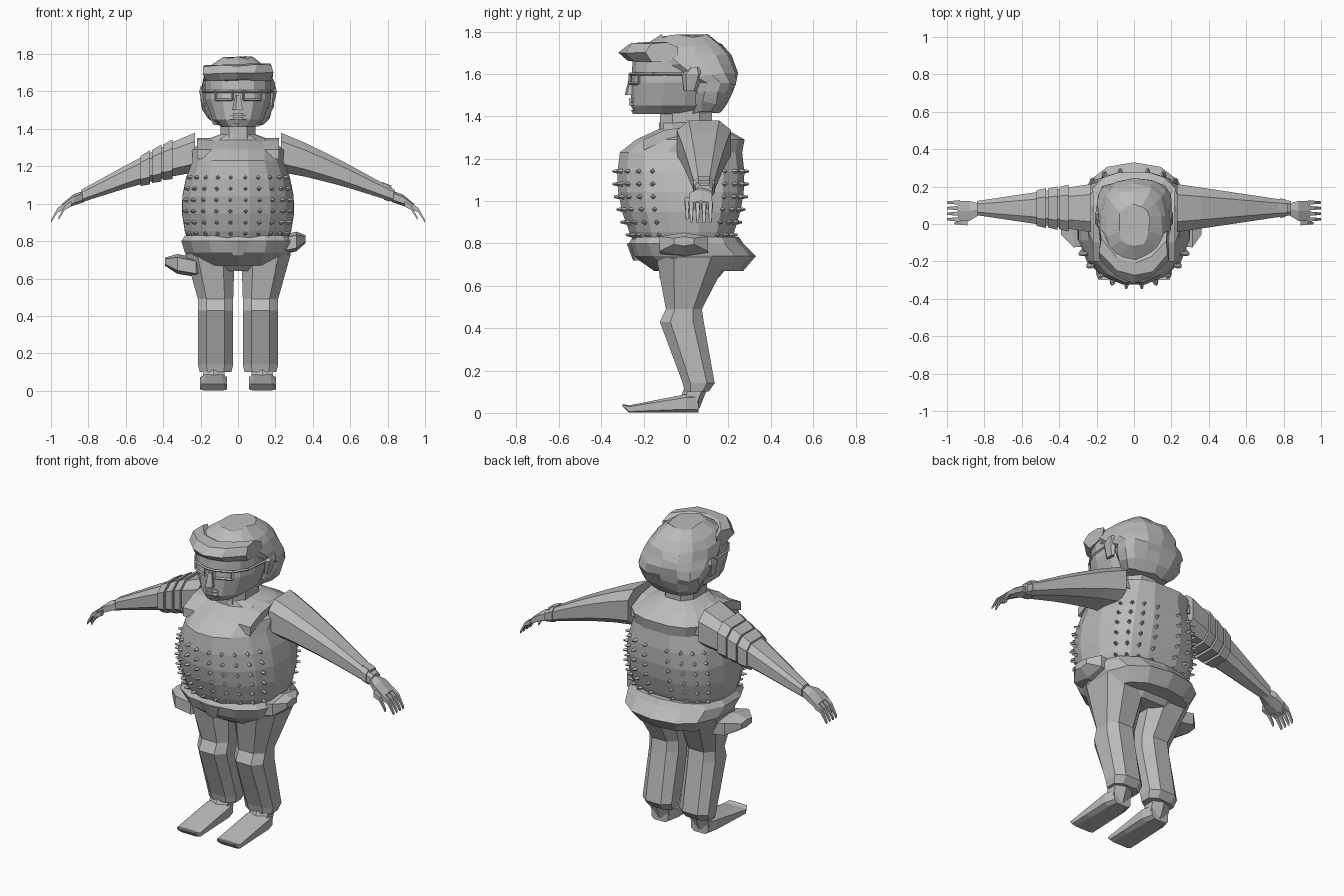
import bpy, bmesh, math, random
from mathutils import Vector

random.seed(4)
if "Cube" in bpy.data.objects:
    bpy.data.objects.remove(bpy.data.objects["Cube"], do_unlink=True)

shade = 0.5
grey = bpy.data.materials.new("plain grey")
grey.use_nodes = True
grey.diffuse_color = (shade, shade, shade, 1)
grey.node_tree.nodes["Principled BSDF"].inputs["Base Color"].default_value = grey.diffuse_color


def finish(name, bm):
    bmesh.ops.recalc_face_normals(bm, faces=bm.faces)
    mesh = bpy.data.meshes.new(name)
    bm.to_mesh(mesh)
    bm.free()
    mesh.materials.append(grey)
    part = bpy.data.objects.new(name, mesh)
    bpy.context.collection.objects.link(part)


def ring_point(axis, ring, angle, power, back=None):
    """Point on a rounded-square ring: distance along the axis, centre, half sizes."""
    along, centre_a, centre_b, half_a, half_b = ring
    c, s = math.cos(angle), math.sin(angle)
    if back and s > 0:
        power = back
    a = centre_a + half_a * math.copysign(abs(c) ** power, c)
    b = centre_b + half_b * math.copysign(abs(s) ** power, s)
    return Vector({"x": (along, a, b), "y": (a, along, b), "z": (a, b, along)}[axis])


def loft(name, axis, rings, sides=8, power=0.75, side=1, jitter=0, back=None):
    """Skin a row of rings; side=-1 mirrors the part to the right."""
    bm = bmesh.new()
    loops = []
    for ring in rings:
        loop = []
        for i in range(sides):
            point = ring_point(axis, ring, math.tau * (i + 0.5) / sides, power, back)
            point += Vector([random.uniform(-jitter, jitter) for _ in range(3)])
            point.x *= side
            loop.append(bm.verts.new(point))
        loops.append(loop)
    for low, high in zip(loops, loops[1:]):
        for i in range(sides):
            bm.faces.new((low[i - 1], low[i], high[i], high[i - 1]))
    bm.faces.new(loops[0])
    bm.faces.new(loops[-1])
    finish(name, bm)


def add_rod(bm, start, end, thick, tip):
    """Add a four-sided rod or spike between two points."""
    direction = end - start
    turn = direction.to_track_quat("Z", "Y")
    rod = bmesh.ops.create_cone(bm, cap_ends=True, segments=4, radius1=thick,
                                radius2=tip, depth=direction.length)
    for vert in rod["verts"]:
        vert.co = turn @ vert.co + (start + end) / 2


# Torso: a rounded belly and broad back below a sloping yoke
waist, chest = 0.76, 1.23
belly_power, back_power = 0.95, 0.7


def torso_ring(z):
    t = (z - waist) / (chest - waist)
    belly = math.sin(0.75 + 1.1 * t)
    return z, 0, -0.025 * belly, 0.305 * math.sin(1 + 1.2 * t), 0.305 * belly


belly_rings = [torso_ring(waist + (chest - waist) * i / 5) for i in range(6)]
yoke_rings = [(1.29, 0, 0.02, 0.25, 0.26), (1.34, 0, 0.03, 0.18, 0.16), (1.37, 0, 0, 0.1, 0.13)]
loft("torso", "z", belly_rings + yoke_rings, 16, belly_power, back=back_power)
loft("neck", "z", [(z, 0, 0, 0.1, 0.13) for z in (1.3, 1.45)])


# Studs in rows around the front and back panels
def add_studs(name, middle, spread, columns):
    bm = bmesh.new()
    for row in range(6):
        ring = torso_ring(0.84 + 0.06 * row)
        for column in range(columns):
            angle = math.radians(middle + spread * (2 * column / (columns - 1) - 1))
            base = ring_point("z", ring, angle, belly_power, back_power)
            outward = Vector((math.cos(angle), math.sin(angle), 0))
            add_rod(bm, base - 0.015 * outward, base + 0.02 * outward, 0.014, 0.005)
    finish(name, bm)


add_studs("front_studs", -90, 65, 10)
add_studs("back_studs", 90, 55, 8)

# Hips, flared belt skirt and buckle
loft("hips", "z", [(0.64, 0, 0.03, 0.2, 0.13), (0.75, 0, 0.02, 0.28, 0.23)], 12)
loft("belt_skirt", "z", [(0.67, 0, 0.06, 0.24, 0.21), (0.74, 0, 0.04, 0.29, 0.29),
                         (0.8, 0, 0, 0.31, 0.27), (0.83, 0, 0, 0.29, 0.25)], 14, 0.85)
loft("buckle", "z", [(0.72, 0, -0.23, 0.03, 0.02), (0.8, 0, -0.25, 0.07, 0.03)], 6)

# Belt pouches: blocky in the middle, thinner at the ends
for label, side, middle, reach, height in (("left", 1, 0.28, 0.08, 0.79), ("right", -1, 0.28, 0.11, 0.67)):
    pouch = []
    for k in (-1, -0.5, 0.4, 1):
        thin = 1 - 0.6 * abs(k) ** 3
        pouch.append((middle + reach * k, -0.01, height + 0.02 * k, 0.13 * thin, 0.055 * thin))
    loft(label + "_pouch", "x", pouch, 6, 0.6, side)


# The arm tapers and droops evenly from shoulder to wrist
def arm_ring(x, extra=0):
    t = (x - 0.2) / 0.64
    return x, 0.085, 1.28 - 0.24 * t ** 1.2, 0.14 - 0.1 * t + extra, 0.115 - 0.08 * t + extra


def finger(name, x, y, z, side):
    loft(name, "x", [(x + 0.035 * k, y, z - 0.02 * k * k, 0.016 - 0.004 * k, 0.02 - 0.005 * k)
                     for k in range(3)], 4, side=side)


for label, side in (("left", 1), ("right", -1)):
    # Shoulder strap, arm and hand
    loft(label + "_strap", "y", [(y, 0.17, 1.325 - 1.5 * y * y, 0.06, 0.03)
                                 for y in (-0.2, -0.1, 0, 0.1, 0.2)], 4, 0.5, side)
    loft(label + "_arm", "x", [arm_ring(x) for x in (0.23, 0.36, 0.5, 0.6, 0.84)], 8, 0.65, side)
    loft(label + "_palm", "x", [(0.82, 0.08, 1.04, 0.03, 0.03), (0.88, 0.07, 1.02, 0.06, 0.03),
                                (0.94, 0.07, 0.98, 0.06, 0.02)], 6, side=side)
    for i in range(4):
        finger(f"{label}_finger_{i}", 0.93, 0.025 + 0.03 * i, 0.985, side)
    finger(label + "_thumb", 0.89, 0.005, 1, side)

    # Leg with bent knee and loose cuff, ankle and pointed foot
    loft(label + "_leg", "z", [(0.1, 0.12, 0.05, 0.09, 0.06), (0.14, 0.12, 0.06, 0.1, 0.08),
                               (0.43, 0.12, -0.02, 0.1, 0.11), (0.49, 0.12, -0.01, 0.1, 0.09),
                               (0.73, 0.15, 0.03, 0.14, 0.18)], side=side)
    loft(label + "_ankle", "z", [(z, 0.13, 0.4 * z, 0.065, 0.055) for z in (0.02, 0.15)], 6, side=side)
    foot = []
    for y in (0.06, 0, -0.15, -0.27):
        half = 0.045 + 0.1 * min(y, 0)
        foot.append((y, 0.13, half, 0.075 - 0.3 * max(y, 0), half))
    foot.append((-0.3, 0.13, 0.037, 0.06, 0.005))
    loft(label + "_foot", "y", foot, 8, 0.5, side)

    loft(label + "_ear", "z", [(1.52, 0.18, 0.02, 0.01, 0.03), (1.6, 0.19, 0.03, 0.02, 0.05),
                               (1.63, 0.19, 0.04, 0.01, 0.02)], 6, side=side)

# Armour bands on the right arm and a watch on the left wrist
for i in range(3):
    start = 0.35 + 0.06 * i
    loft(f"right_arm_band_{i}", "x", [arm_ring(start, 0.015), arm_ring(start + 0.05, 0.01)], 8, 0.65, -1)
loft("watch_strap", "x", [arm_ring(x, 0.006) for x in (0.78, 0.81)])
loft("watch_face", "x", [(x, 0.085, 1.1 - 0.4 * (x - 0.78), 0.03, 0.015) for x in (0.77, 0.82)], 4, 0.5)

# Face
loft("face", "z", [(1.41, 0, -0.08, 0.09, 0.16), (1.45, 0, -0.06, 0.14, 0.2),
                   (1.56, 0, -0.05, 0.18, 0.21), (1.68, 0, -0.05, 0.18, 0.2)], 14, 0.9)

# Hair: a rough dome whose front edge climbs from the nape to the forehead
hair = []
for i in range(9):
    t = i / 8
    z = 1.42 + 0.36 * t
    dome = math.sin(math.pi * (0.1 + 0.87 * t)) ** 0.35
    front = min(0.02, max(-0.27 * dome, 2.2 * (1.56 - z)))
    back = 0.24 * dome
    hair.append((z, 0, (front + back) / 2, 0.2 * dome, (back - front) / 2))
loft("hair", "z", hair, 14, 0.85, jitter=0.009)
loft("hair_fringe", "x", [(0.09 * k, 0.03 * k * k - 0.225, 1.7, 0.085, 0.045)
                          for k in (-2, -1, 0, 1, 2)], 7, 1, jitter=0.01)

# Nose, lips and chin
loft("nose", "z", [(1.5, 0, -0.26, 0.03, 0.03), (1.58, 0, -0.25, 0.015, 0.02)], 5)
for name, z in (("lower_lip", 1.45), ("upper_lip", 1.47)):
    loft(name, "z", [(z, 0, -0.24, 0.05, 0.03), (z + 0.014, 0, -0.24, 0.04, 0.03)])
loft("chin", "z", [(1.41, 0, -0.22, 0.04, 0.03), (1.43, 0, -0.22, 0.05, 0.04)], 6)

# Spectacles: a square rim for each eye, a bridge and two temples
bm = bmesh.new()
low, high = 1.555, 1.6
for side in (1, -1):
    bridge = Vector((0, -0.265, high))
    inner = Vector((0.03 * side, -0.265, high))
    outer = Vector((0.12 * side, -0.225, high))
    hinge = Vector((0.17 * side, -0.15, high))
    ear = Vector((0.185 * side, 0, high))
    drop = Vector((0, 0, low - high))
    path = [bridge, inner, inner + drop, outer + drop, outer, inner]
    for start, end in list(zip(path, path[1:])) + [(outer, hinge), (hinge, ear)]:
        add_rod(bm, start, end, 0.007, 0.007)
finish("spectacles", bm)
